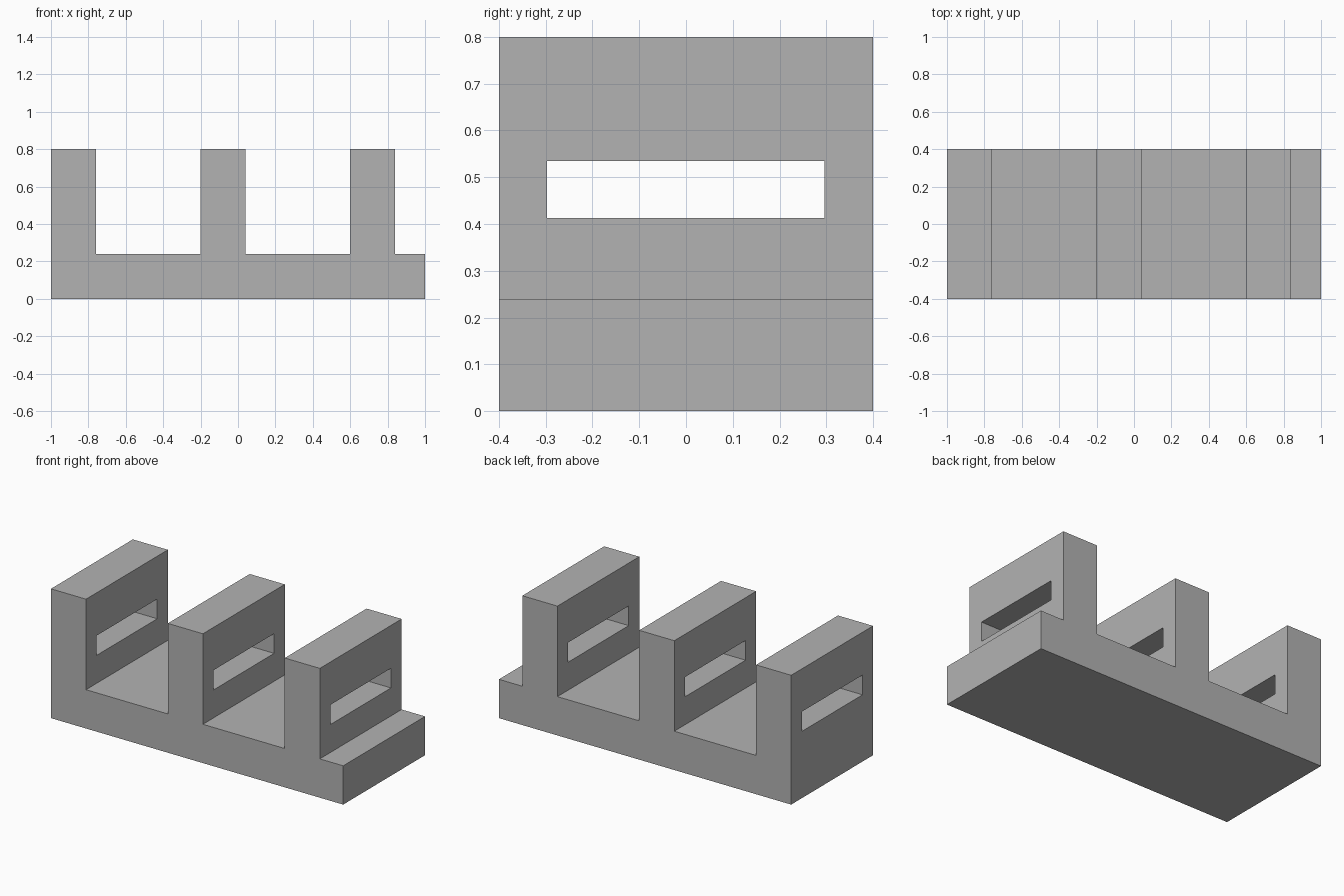
import bpy
import bmesh

cube = bpy.data.objects.get("Cube")
if cube:
    bpy.data.objects.remove(cube, do_unlink=True)

DEPTH = 0.8
HEIGHT = 0.8
BASE_TOP = 0.24
WALL = 0.24
WALL_STARTS = (-1.0, -0.2, 0.6)

grey = bpy.data.materials.new("plain_grey")
grey.use_nodes = True
colour = (0.45, 0.45, 0.45, 1)
grey.diffuse_color = colour
grey.node_tree.nodes["Principled BSDF"].inputs["Base Color"].default_value = colour


def extruded(name, profile, offset):
    """Make a solid by sweeping a closed outline along an offset."""
    bm = bmesh.new()
    face = bm.faces.new([bm.verts.new(p) for p in profile])
    swept = bmesh.ops.extrude_face_region(bm, geom=[face])["geom"]
    verts = [v for v in swept if isinstance(v, bmesh.types.BMVert)]
    bmesh.ops.translate(bm, verts=verts, vec=offset)
    bmesh.ops.recalc_face_normals(bm, faces=bm.faces)
    mesh = bpy.data.meshes.new(name)
    bm.to_mesh(mesh)
    bm.free()
    mesh.materials.append(grey)
    obj = bpy.data.objects.new(name, mesh)
    bpy.context.collection.objects.link(obj)
    return obj


# Base with three upright walls, as one stepped side outline
outline = [(1, 0), (-1, 0)]
for x in WALL_STARTS:
    if x > -1:
        outline.append((x, BASE_TOP))
    outline += [(x, HEIGHT), (x + WALL, HEIGHT), (x + WALL, BASE_TOP)]
outline.append((1, BASE_TOP))
stand = extruded("slotted_stand", [(x, -DEPTH / 2, z) for x, z in outline], (0, DEPTH, 0))

# One long cutter opens the slot in every wall
y0, y1, z0, z1 = -0.297, 0.296, 0.413, 0.535
cutter = extruded("slot_cutter", [(-1.2, y0, z0), (-1.2, y1, z0), (-1.2, y1, z1), (-1.2, y0, z1)], (2.4, 0, 0))
cutter.hide_render = True

cut = stand.modifiers.new("slots", "BOOLEAN")
cut.operation = "DIFFERENCE"
cut.solver = "EXACT"
cut.object = cutter

# Apply the cut and remove the helper
bpy.context.view_layer.objects.active = stand
stand.select_set(True)
bpy.ops.object.modifier_apply(modifier=cut.name)
bpy.data.objects.remove(cutter, do_unlink=True)
